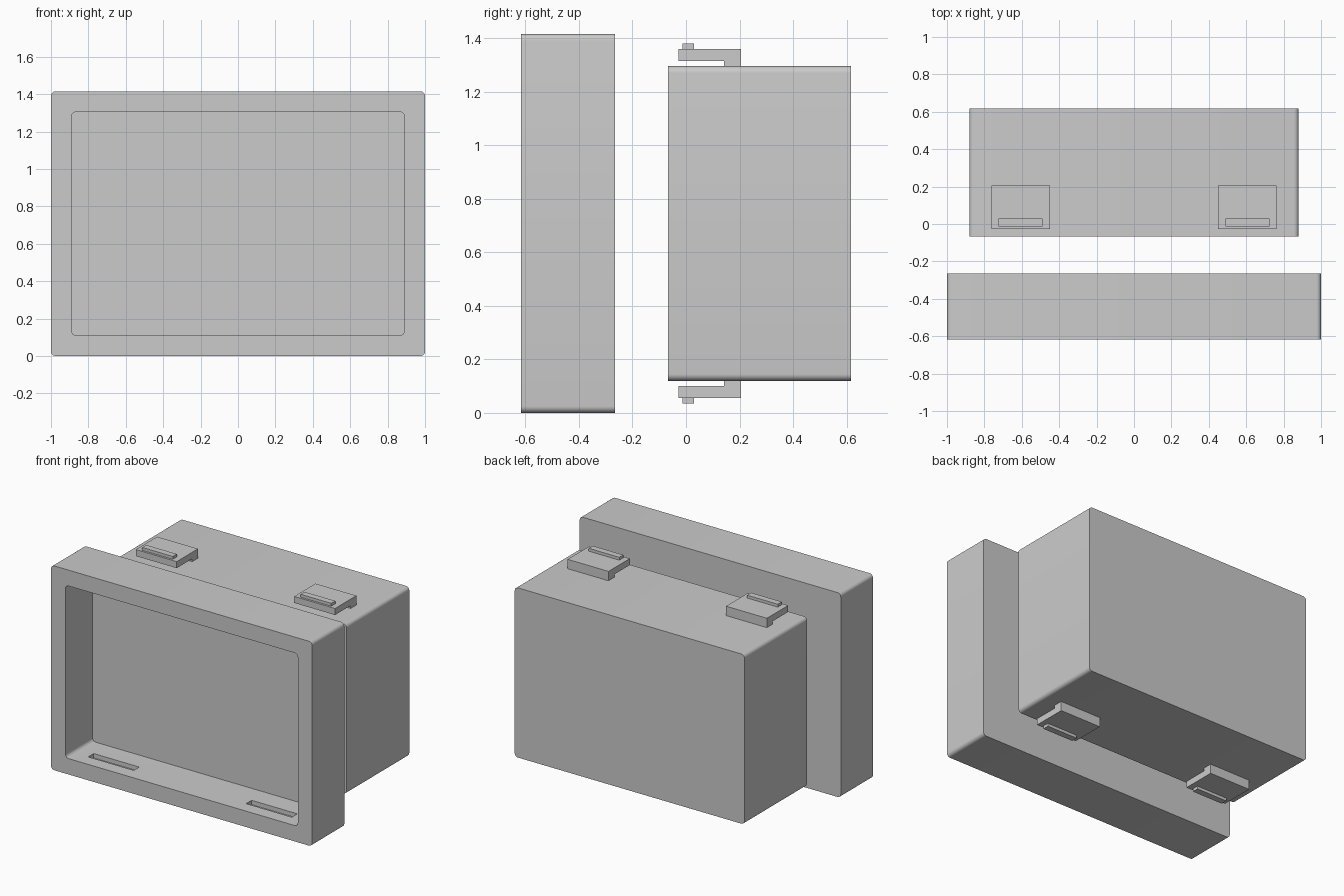
import bpy, bmesh, math

if "Cube" in bpy.data.objects:
    bpy.data.objects.remove(bpy.data.objects["Cube"])


def rounded_rect(hx, z0, z1, r, seg=6):
    pts = []
    for cx, cz, a0 in ((hx - r, z1 - r, 0), (-hx + r, z1 - r, 90),
                       (-hx + r, z0 + r, 180), (hx - r, z0 + r, 270)):
        for i in range(seg + 1):
            a = math.radians(a0 + 90 * i / seg)
            pts.append((cx + r * math.cos(a), cz + r * math.sin(a)))
    return pts


def finish(name, bm):
    bmesh.ops.recalc_face_normals(bm, faces=bm.faces[:])
    me = bpy.data.meshes.new(name)
    bm.to_mesh(me)
    bm.free()
    ob = bpy.data.objects.new(name, me)
    bpy.context.collection.objects.link(ob)
    return ob


def tray(name, hx, z0, z1, y_front, y_back, wall, floor):
    """Rounded box that is open towards -y."""
    bm = bmesh.new()
    outer = rounded_rect(hx, z0, z1, 0.025)
    inner = rounded_rect(hx - wall, z0 + wall, z1 - wall, 0.025)
    rings = [[bm.verts.new((x, y, z)) for x, z in p] for p, y in
             ((outer, y_back), (outer, y_front), (inner, y_front), (inner, floor))]
    n = len(outer)
    for a, b in zip(rings, rings[1:]):
        for i in range(n):
            j = (i + 1) % n
            bm.faces.new((a[i], a[j], b[j], b[i]))
    bm.faces.new(rings[0])
    bm.faces.new(rings[-1])
    return finish(name, bm)


def prism(bm, profile, x0, x1):
    """Extrude a (y, z) profile along x."""
    a = [bm.verts.new((x0, y, z)) for y, z in profile]
    b = [bm.verts.new((x1, y, z)) for y, z in profile]
    n = len(profile)
    for i in range(n):
        j = (i + 1) % n
        bm.faces.new((a[i], a[j], b[j], b[i]))
    bm.faces.new(a)
    bm.faces.new(b)


def smooth(ob):
    bpy.ops.object.select_all(action='DESELECT')
    ob.select_set(True)
    bpy.context.view_layer.objects.active = ob
    bpy.ops.object.shade_smooth_by_angle(angle=math.radians(30))


MID = 0.7075  # height of the horizontal symmetry plane


def flip(profile, up):
    return [(y, MID + up * (z - MID)) for y, z in profile]


# Lid and case body, both open at the front
lid = tray("lid", 1.0, 0.0, 1.415, -0.617, -0.265, 0.11, -0.32)
body = tray("case_body", 0.88, 0.12, 1.295, -0.068, 0.617, 0.06, 0.557)

# Latch slots inside the lid's top and bottom walls
slot = [(-0.525, 1.25), (-0.465, 1.25), (-0.465, 1.335), (-0.525, 1.335)]
bm = bmesh.new()
for side in (-1, 1):
    for up in (-1, 1):
        prism(bm, flip(slot, up), side * 0.43, side * 0.78)
cutter = finish("slot_cutter", bm)
cutter.hide_render = True
cutter.hide_set(True)
mod = lid.modifiers.new("slots", 'BOOLEAN')
mod.operation = 'DIFFERENCE'
mod.object = cutter
mod.solver = 'EXACT'

# Spring clips: L-shaped arm with a catch ridge
arm = [(0.142, 1.295), (0.205, 1.295), (0.205, 1.36),
       (-0.028, 1.36), (-0.028, 1.315), (0.142, 1.315)]
ridge = [(-0.014, 1.36), (0.03, 1.36), (0.03, 1.38), (-0.014, 1.38)]
for side, sname in ((-1, "left"), (1, "right")):
    for up, uname in ((1, "top"), (-1, "bottom")):
        bm = bmesh.new()
        prism(bm, flip(arm, up), side * 0.45, side * 0.763)
        prism(bm, flip(ridge, up), side * 0.49, side * 0.724)
        finish(f"clip_{uname}_{sname}", bm)

for ob in (lid, body):
    smooth(ob)
